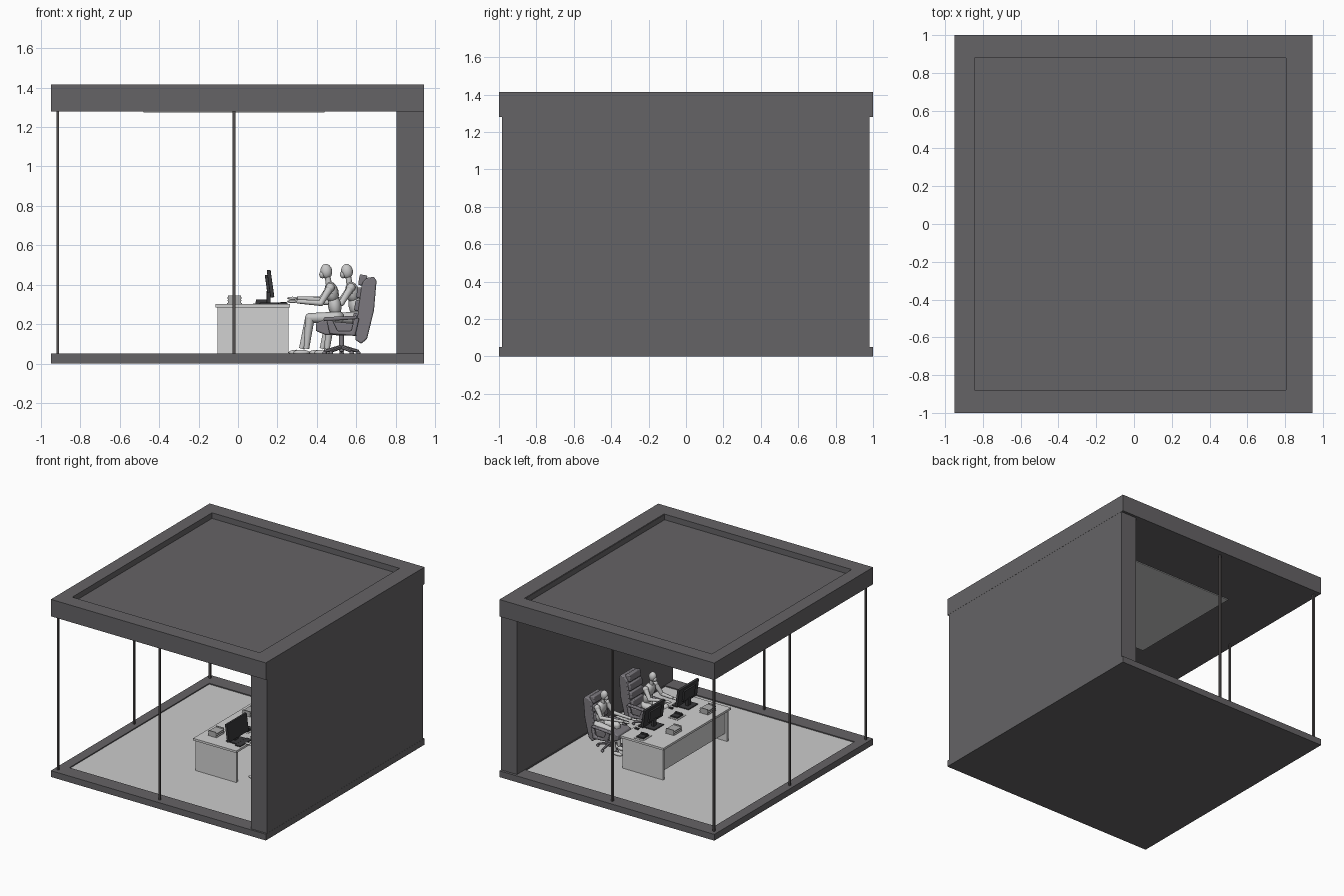
import bpy, bmesh, math
from mathutils import Matrix, Vector

if "Cube" in bpy.data.objects:
    bpy.data.objects.remove(bpy.data.objects["Cube"])


def material(name, rgb):
    m = bpy.data.materials.new(name)
    m.diffuse_color = (*rgb, 1)
    m.use_nodes = True
    m.node_tree.nodes["Principled BSDF"].inputs["Base Color"].default_value = m.diffuse_color
    return m


DARK = material("dark_cladding", (0.13, 0.125, 0.132))
LIGHT = material("pale_floor", (0.6, 0.6, 0.6))
POST = material("post_metal", (0.085, 0.078, 0.078))
DESK = material("desk_laminate", (0.64, 0.64, 0.64))
CHAIR = material("chair_leather", (0.2, 0.19, 0.21))
BODY = material("figure_grey", (0.58, 0.58, 0.58))
BLACK = material("screen_black", (0.04, 0.04, 0.043))
ITEM = material("desk_item_grey", (0.42, 0.42, 0.42))


def finish(bm, name, mats, smooth=False, bevel=0):
    bmesh.ops.recalc_face_normals(bm, faces=bm.faces)
    me = bpy.data.meshes.new(name)
    bm.to_mesh(me)
    bm.free()
    ob = bpy.data.objects.new(name, me)
    bpy.context.collection.objects.link(ob)
    for m in mats:
        me.materials.append(m)
    if bevel:
        mod = ob.modifiers.new("soft_edges", 'BEVEL')
        mod.width, mod.segments = bevel, 2
    if smooth:
        bpy.ops.object.select_all(action='DESELECT')
        ob.select_set(True)
        bpy.context.view_layer.objects.active = ob
        bpy.ops.object.shade_smooth_by_angle(angle=math.radians(40))
    return ob


def add_box(bm, lo, hi, rot=None):
    lo, hi = Vector(lo), Vector(hi)
    mat = Matrix.Translation((lo + hi) / 2) @ (rot or Matrix()) @ Matrix.Diagonal((*(hi - lo), 1))
    return bmesh.ops.create_cube(bm, size=1, matrix=mat)


def box(name, lo, hi, mat, rot=None):
    bm = bmesh.new()
    add_box(bm, lo, hi, rot)
    return finish(bm, name, [mat])


def limb(bm, a, b, r1, r2, n=10):
    a, b = Vector(a), Vector(b)
    d = b - a
    mat = Matrix.Translation((a + b) / 2) @ d.to_track_quat('Z', 'Y').to_matrix().to_4x4()
    bmesh.ops.create_cone(bm, cap_ends=True, segments=n, radius1=r1, radius2=r2, depth=d.length, matrix=mat)


def ball(bm, c, r, rot=0):
    mat = Matrix.Translation(c) @ Matrix.Rotation(rot, 4, 'Y') @ Matrix.Diagonal((*r, 1))
    bmesh.ops.create_uvsphere(bm, u_segments=12, v_segments=8, radius=1, matrix=mat)


def prism(bm, pts, y0, y1):
    f = bm.faces.new([bm.verts.new((x, y0, z)) for x, z in pts])
    ext = bmesh.ops.extrude_face_region(bm, geom=[f])
    bmesh.ops.translate(bm, vec=(0, y1 - y0, 0),
                        verts=[v for v in ext["geom"] if isinstance(v, bmesh.types.BMVert)])


def tray(name, z0, z1, x0, x1, depth, inner):
    """Slab whose top carries a sunken rectangular panel."""
    bm = bmesh.new()
    add_box(bm, (-0.95, -1, z0), (0.945, 1, z1))
    top = max(bm.faces, key=lambda f: f.calc_center_median().z)
    bmesh.ops.inset_region(bm, faces=[top], thickness=0.1)
    for v in top.verts:
        v.co = (x0 if v.co.x < 0 else x1, math.copysign(0.88, v.co.y), z1)
    low = bmesh.ops.extrude_face_region(bm, geom=[top])["geom"]
    for v in [g for g in low if isinstance(g, bmesh.types.BMVert)]:
        v.co.z -= depth
    for f in [g for g in low if isinstance(g, bmesh.types.BMFace)]:
        f.material_index = 1
    if top.is_valid:
        bm.faces.remove(top)
    finish(bm, name, [DARK, inner])


# Shell: floor slab, roof with sunken top, solid side wall, ceiling panel
tray("floor_slab", 0, 0.05, -0.87, 0.80, 0.008, LIGHT)
tray("roof_slab", 1.28, 1.415, -0.845, 0.81, 0.045, DARK)
box("side_wall", (0.805, -0.985, 0.005), (0.944, 0.98, 1.412), DARK)
box("ceiling_panel", (-0.48, -0.47, 1.274), (0.44, 0.50, 1.281), LIGHT)

# Slim posts
for i, (x, y) in enumerate([(-0.915, -0.955), (-0.02, -0.955), (-0.915, 0),
                            (-0.915, 0.955), (-0.02, 0.955)]):
    box(f"post_{i}", (x - 0.007, y - 0.007, 0.045), (x + 0.007, y + 0.007, 1.285), POST)

# Desk
box("desk_top", (-0.115, -0.40, 0.285), (0.265, 0.45, 0.302), DESK)
for y in (-0.385, 0.42):
    box("desk_end_panel", (-0.105, y, 0.042), (0.255, y + 0.018, 0.286), DESK)
box("desk_front_panel", (-0.085, -0.37, 0.10), (-0.07, 0.425, 0.286), DESK)


def workstation(y):
    # Monitor with stand
    bm = bmesh.new()
    tilt = Matrix.Rotation(math.radians(-8), 4, 'Y')
    add_box(bm, (0.155, y - 0.125, 0.335), (0.175, y + 0.125, 0.475), tilt)
    add_box(bm, (0.142, y - 0.07, 0.36), (0.158, y + 0.07, 0.45), tilt)
    add_box(bm, (0.145, y - 0.02, 0.305), (0.165, y + 0.02, 0.37))
    add_box(bm, (0.11, y - 0.06, 0.301), (0.205, y + 0.06, 0.31))
    finish(bm, "monitor", [BLACK], bevel=0.003)
    # Keyboard and mouse
    box("keyboard", (0.205, y - 0.08, 0.301), (0.25, y + 0.07, 0.309), BLACK)
    box("mouse", (0.215, y + 0.10, 0.301), (0.245, y + 0.118, 0.311), BLACK)
    # Stacked paper trays
    bm = bmesh.new()
    for k in range(3):
        z = 0.303 + k * 0.014
        add_box(bm, (-0.055, y - 0.05, z), (0.02, y + 0.05, z + 0.004))
        for sy in (-0.05, 0.046):
            add_box(bm, (-0.05, y + sy, z), (0.015, y + sy + 0.004, z + 0.014))
    finish(bm, "paper_trays", [ITEM])
    # Telephone
    bm = bmesh.new()
    add_box(bm, (0.09, y + 0.16, 0.301), (0.15, y + 0.23, 0.315))
    add_box(bm, (0.092, y + 0.165, 0.315), (0.148, y + 0.183, 0.325))
    finish(bm, "telephone", [BLACK])
    box("paper_sheet", (0.075, y + 0.14, 0.301), (0.165, y + 0.25, 0.304), ITEM)


def chair(x, y):
    # Seat and padded back
    bm = bmesh.new()
    prism(bm, [(x - .13, .165), (x - .13, .205), (x - .10, .218), (x + .10, .20),
               (x + .10, .14), (x - .08, .145)], y - 0.085, y + 0.085)
    back = [(x + .07, .12), (x + .085, .27), (x + .105, .41), (x + .13, .435), (x + .165, .44),
            (x + .178, .42), (x + .165, .27), (x + .13, .125), (x + .10, .10)]
    prism(bm, back, y - 0.085, y + 0.085)
    lean = Matrix.Rotation(math.radians(10), 4, 'Y')
    for z, w in ((0.20, .075), (0.265, .078), (0.33, .078), (0.395, .07)):
        c = x + .075 + (z - .2) * .16
        add_box(bm, (c - .018, y - w, z), (c + .022, y + w, z + .055), lean)
    # Armrests
    for s in (-1, 1):
        ya, yb = sorted((y + s * .092, y + s * .118))
        prism(bm, [(x - .09, .215), (x - .09, .235), (x + .08, .243), (x + .08, .225)], ya, yb)
        prism(bm, [(x - .06, .15), (x - .075, .22), (x - .045, .22), (x - .02, .165),
                   (x + .05, .165), (x + .065, .23), (x + .09, .23), (x + .07, .14)], ya, yb)
    finish(bm, "chair", [CHAIR], True, 0.007)
    # Star base and column
    bm = bmesh.new()
    limb(bm, (x, y, 0.06), (x, y, 0.15), 0.014, 0.012)
    for k in range(5):
        a = k * math.tau / 5 + 0.3
        ex, ey = x + 0.09 * math.cos(a), y + 0.09 * math.sin(a)
        limb(bm, (x, y, 0.085), (ex, ey, 0.062), 0.011, 0.008, 6)
        ball(bm, (ex, ey, 0.053), (.011, .011, .011))
    finish(bm, "chair_base", [CHAIR], True)


def figure(x, y, hand_x):
    bm = bmesh.new()
    # Head, neck and trunk
    ball(bm, (x - .002, y, .468), (.03, .026, .038), -0.15)
    ball(bm, (x - .022, y, .452), (.016, .018, .02))
    limb(bm, (x + .012, y, .395), (x + .004, y, .445), .016, .014)
    ball(bm, (x + .025, y, .36), (.036, .056, .056), -0.2)
    ball(bm, (x + .04, y, .295), (.034, .045, .06), -0.15)
    ball(bm, (x + .045, y, .235), (.045, .056, .036))
    for s in (-1, 1):
        # Arm
        sh = (x + .018, y + s * .06, .385)
        el = (x - .03, y + s * .078, .315 + s * .008)
        wr = (hand_x + .045, y + s * .05, .323 + s * .008)
        limb(bm, sh, el, .02, .015)
        limb(bm, el, wr, .015, .01)
        ball(bm, sh, (.023, .022, .023))
        ball(bm, el, (.016, .016, .016))
        ball(bm, (hand_x + .022, wr[1], wr[2]), (.028, .013, .008))
        # Leg and foot
        kn = (x - .085, y + s * .045, .232)
        an = (x - .115 - .012 * s, y + s * .045, .075)
        limb(bm, (x + .045, y + s * .03, .232), kn, .031, .024)
        limb(bm, kn, an, .024, .014)
        ball(bm, kn, (.025, .024, .025))
        ball(bm, (an[0] - .025, an[1], .056), (.042, .016, .014))
    finish(bm, "seated_figure", [BODY], True)


# Two seats side by side along the desk
workstation(-0.25)
workstation(0.18)
chair(0.525, -0.24)
chair(0.525, 0.21)
figure(0.45, -0.22, 0.255)
figure(0.555, 0.24, 0.30)
